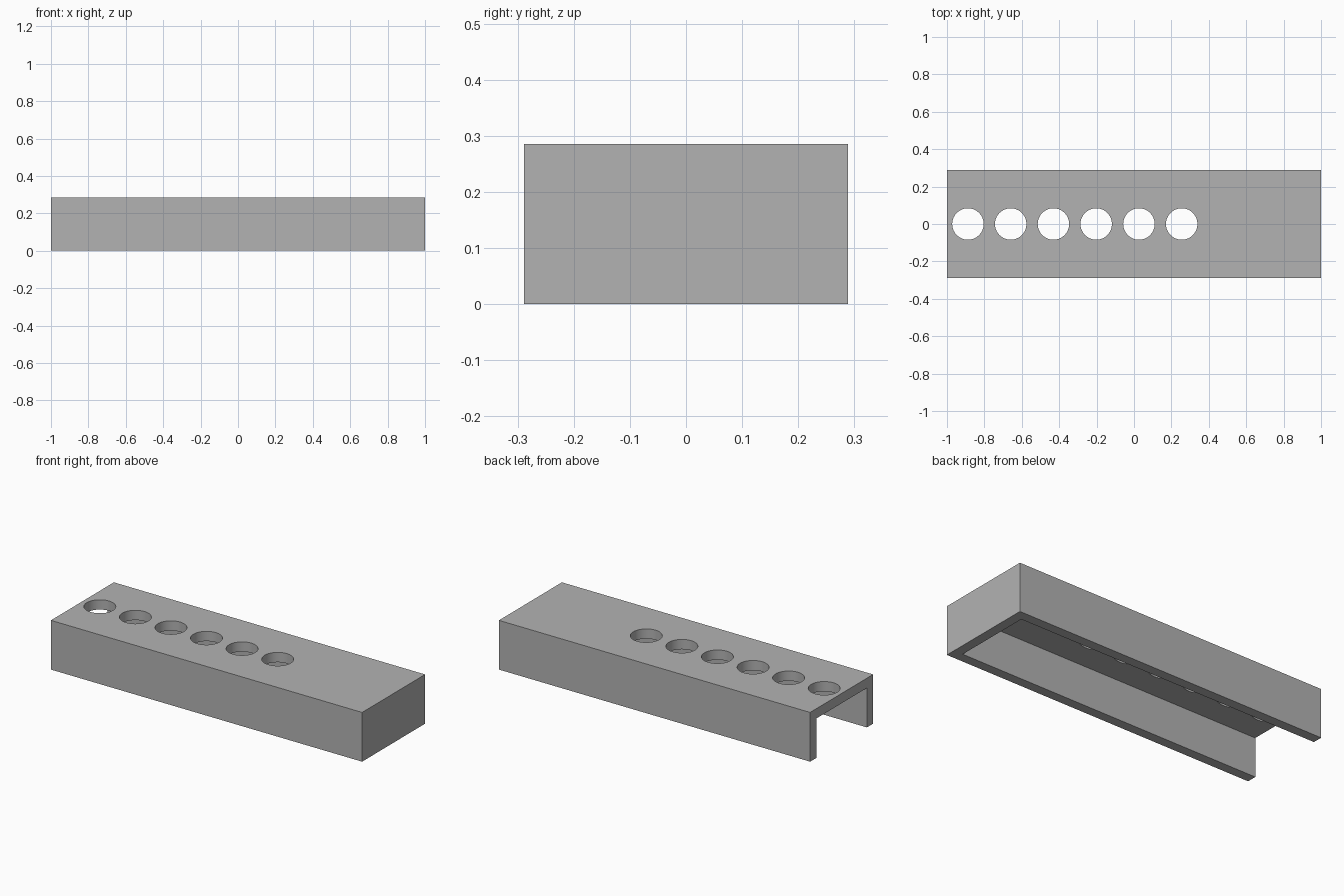
import bpy

LENGTH, WIDTH, HEIGHT = 2.0, 0.578, 0.286
WALL = 0.057
HOLE_RADIUS, HOLE_COUNT = 0.084, 6
FIRST_HOLE, HOLE_STEP = -0.888, 0.2286

if "Cube" in bpy.data.objects:
    bpy.data.objects.remove(bpy.data.objects["Cube"], do_unlink=True)

grey = bpy.data.materials.new("plain grey")
grey.use_nodes = True
grey.diffuse_color = (0.45, 0.45, 0.45, 1)
grey.node_tree.nodes["Principled BSDF"].inputs["Base Color"].default_value = grey.diffuse_color


def box(name, low, high):
    """Box spanning two opposite corners."""
    centre = [(a + b) / 2 for a, b in zip(low, high)]
    bpy.ops.mesh.primitive_cube_add(size=1, location=centre)
    obj = bpy.context.object
    obj.name = name
    obj.scale = [b - a for a, b in zip(low, high)]
    bpy.ops.object.transform_apply(location=True, rotation=False, scale=True)
    obj.data.materials.append(grey)
    return obj


def cut(target, cutter):
    """Subtract the cutter from the target, then delete the cutter."""
    cutter.hide_render = True
    mod = target.modifiers.new("cut", "BOOLEAN")
    mod.operation, mod.solver, mod.object = "DIFFERENCE", "EXACT", cutter
    bpy.context.view_layer.objects.active = target
    bpy.ops.object.modifier_apply(modifier=mod.name)
    bpy.data.objects.remove(cutter, do_unlink=True)


# Outer block
channel = box("channel_cover", (-LENGTH / 2, -WIDTH / 2, 0), (LENGTH / 2, WIDTH / 2, HEIGHT))

# Hollow, open underneath and at the -x end
cut(channel, box("hollow", (-LENGTH, WALL - WIDTH / 2, -HEIGHT),
                 (LENGTH / 2 - WALL, WIDTH / 2 - WALL, HEIGHT - WALL)))

# Row of round holes through the top
for i in range(HOLE_COUNT):
    bpy.ops.mesh.primitive_cylinder_add(
        vertices=64, radius=HOLE_RADIUS, depth=WALL * 3,
        location=(FIRST_HOLE + i * HOLE_STEP, 0, HEIGHT - WALL / 2))
    drill = bpy.context.object
    drill.data.materials.append(grey)
    cut(channel, drill)

# Smooth hole walls, crisp edges
bpy.ops.object.select_all(action="DESELECT")
channel.select_set(True)
bpy.context.view_layer.objects.active = channel
bpy.ops.object.shade_smooth_by_angle()
